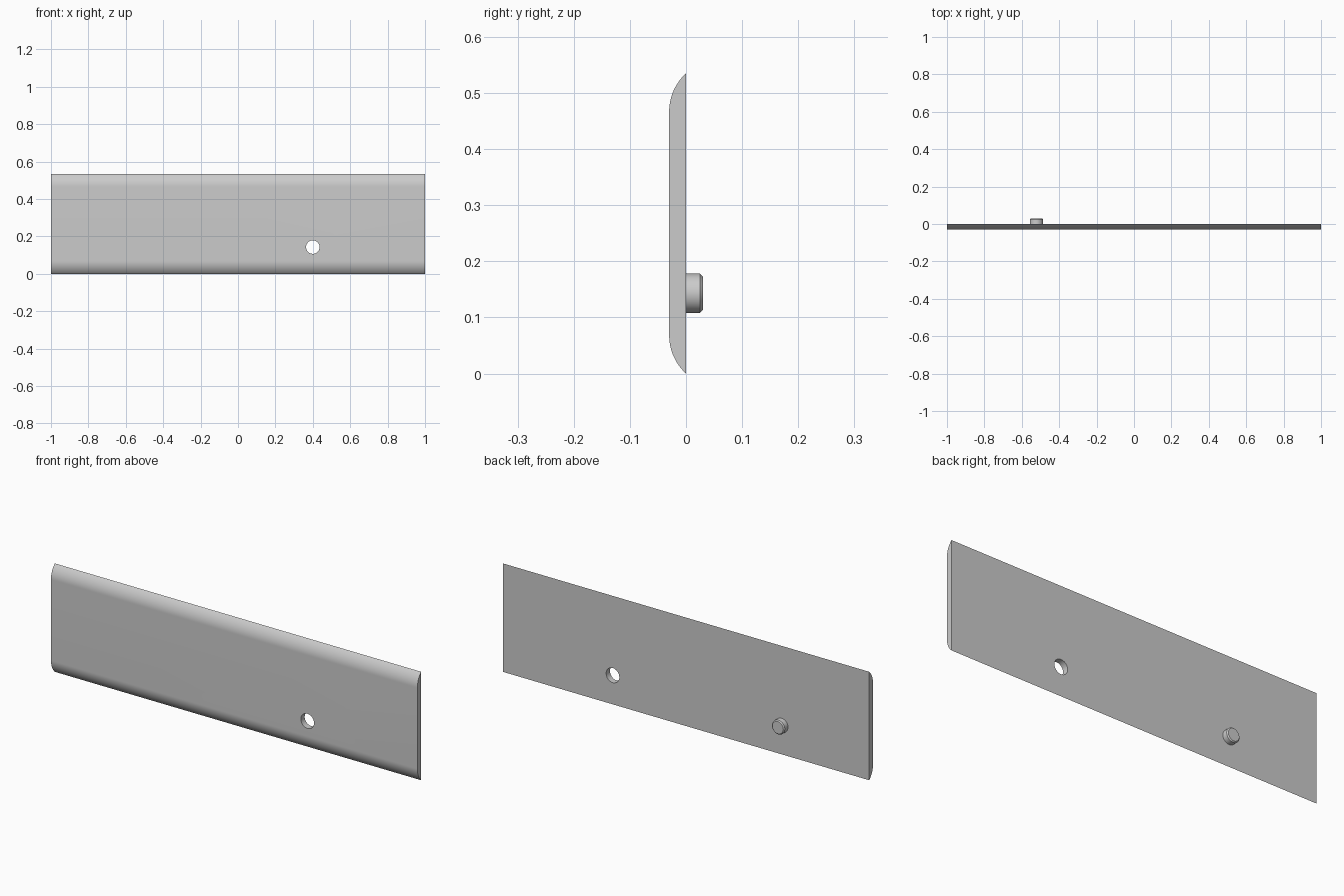
import bpy, bmesh
from math import sin, cos, asin, radians, pi
from mathutils import Matrix

cube = bpy.data.objects.get("Cube")
if cube:
    bpy.data.objects.remove(cube, do_unlink=True)

HEIGHT, DEPTH, ROUND = 0.535, 0.03, 0.068
PIN_Z = 0.143

grey = bpy.data.materials.new("plain grey")
grey.use_nodes = True
colour = (0.6, 0.6, 0.6, 1)
grey.diffuse_color = colour
grey.node_tree.nodes["Principled BSDF"].inputs["Base Color"].default_value = colour


def make_object(name, bm):
    bmesh.ops.recalc_face_normals(bm, faces=bm.faces)
    mesh = bpy.data.meshes.new(name)
    bm.to_mesh(mesh)
    bm.free()
    mesh.materials.append(grey)
    obj = bpy.data.objects.new(name, mesh)
    bpy.context.collection.objects.link(obj)
    return obj


def cylinder(name, x, y0, y1, radius, bevel=0):
    """Round bar along y, with an optional chamfer on its back rim."""
    bm = bmesh.new()
    place = Matrix.Translation((x, (y0 + y1) / 2, PIN_Z)) @ Matrix.Rotation(-pi / 2, 4, "X")
    bmesh.ops.create_cone(bm, cap_ends=True, segments=48, radius1=radius,
                          radius2=radius, depth=y1 - y0, matrix=place)
    if bevel:
        rim = [e for e in bm.edges if all(v.co.y > y1 - 0.001 for v in e.verts)]
        bmesh.ops.bevel(bm, geom=rim, offset=bevel, segments=1, affect="EDGES")
    return make_object(name, bm)


def smooth(obj):
    bpy.ops.object.select_all(action="DESELECT")
    obj.select_set(True)
    bpy.context.view_layer.objects.active = obj
    bpy.ops.object.shade_smooth_by_angle(angle=radians(25))


# Plate: flat back, front rounded off along the top and bottom edges
radius = (DEPTH ** 2 + ROUND ** 2) / (2 * DEPTH)
sweep = asin(ROUND / radius)
steps = 16
arc = []
for i in range(steps + 1):
    a = sweep * (1 - i / steps)
    arc.append((radius - DEPTH - radius * cos(a), ROUND - radius * sin(a)))
profile = arc + [(y, HEIGHT - z) for y, z in reversed(arc)]

bm = bmesh.new()
end = bm.faces.new([bm.verts.new((-1, y, z)) for y, z in profile])
sides = bmesh.ops.extrude_face_region(bm, geom=[end], use_keep_orig=True)
moved = [g for g in sides["geom"] if isinstance(g, bmesh.types.BMVert)]
bmesh.ops.translate(bm, verts=moved, vec=(2, 0, 0))
plate = make_object("plate", bm)

# Round through hole
cutter = cylinder("hole_cutter", 0.4, -0.1, 0.1, 0.036)
cut = plate.modifiers.new("hole", "BOOLEAN")
cut.operation = "DIFFERENCE"
cut.solver = "EXACT"
cut.object = cutter
bpy.context.view_layer.objects.active = plate
bpy.ops.object.modifier_apply(modifier=cut.name)
bpy.data.objects.remove(cutter, do_unlink=True)
smooth(plate)

# Chamfered peg on the back
smooth(cylinder("peg", -0.522, -0.005, 0.03, 0.035, bevel=0.005))
